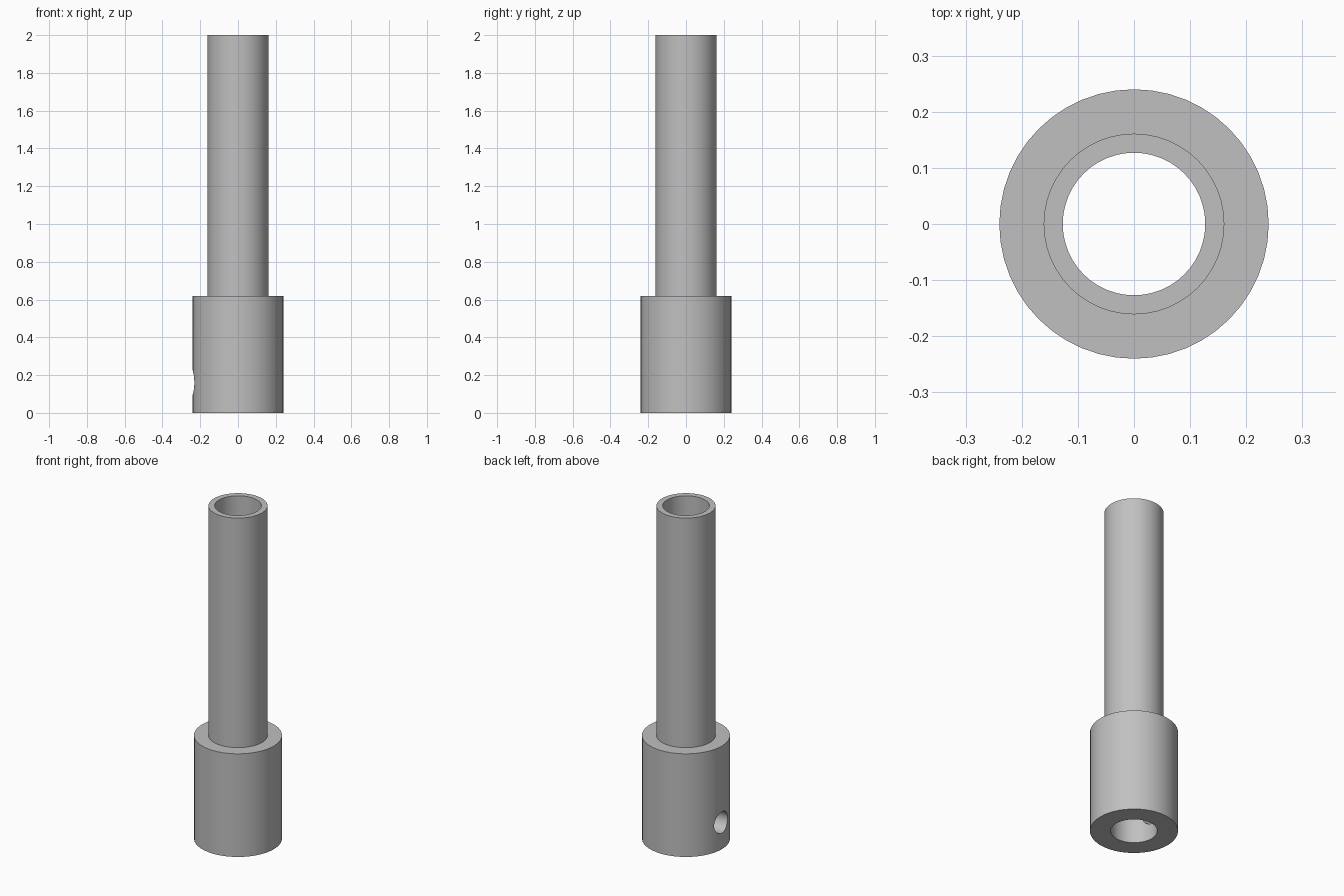
import bpy, bmesh, math
from mathutils import Matrix

default = bpy.data.objects.get("Cube")
if default:
    bpy.data.objects.remove(default, do_unlink=True)

SEGMENTS = 48
BORE, TUBE, COLLAR = 0.127, 0.161, 0.24
STEP, TOP = 0.62, 2.0
HOLE_RADIUS, HOLE_Z = 0.064, 0.16

grey = bpy.data.materials.new("plain grey")
grey.use_nodes = True
grey.diffuse_color = (0.53, 0.53, 0.53, 1)
grey.node_tree.nodes["Principled BSDF"].inputs["Base Color"].default_value = grey.diffuse_color


def add_object(name, bm):
    mesh = bpy.data.meshes.new(name)
    bmesh.ops.recalc_face_normals(bm, faces=bm.faces)
    bm.to_mesh(mesh)
    bm.free()
    mesh.materials.append(grey)
    obj = bpy.data.objects.new(name, mesh)
    bpy.context.collection.objects.link(obj)
    return obj


# Stepped sleeve: a closed wall profile turned around z
profile = [(BORE, 0), (COLLAR, 0), (COLLAR, STEP), (TUBE, STEP), (TUBE, TOP), (BORE, TOP)]
bm = bmesh.new()
rings = []
for i in range(SEGMENTS):
    a = math.tau * i / SEGMENTS
    rings.append([bm.verts.new((r * math.cos(a), r * math.sin(a), z)) for r, z in profile])
for i, ring in enumerate(rings):
    following = rings[(i + 1) % SEGMENTS]
    for j in range(len(profile)):
        k = (j + 1) % len(profile)
        bm.faces.new((ring[j], following[j], following[k], ring[k]))
sleeve = add_object("stepped_sleeve", bm)

# Cross hole through one side of the collar, ending in the bore
bm = bmesh.new()
bmesh.ops.create_cone(
    bm, cap_ends=True, segments=32, radius1=HOLE_RADIUS, radius2=HOLE_RADIUS, depth=0.4,
    matrix=Matrix.Translation((-0.2, 0, HOLE_Z)) @ Matrix.Rotation(math.pi / 2, 4, "Y"))
cutter = add_object("cross_hole_cutter", bm)
cutter.hide_render = True

cut = sleeve.modifiers.new("cross hole", "BOOLEAN")
cut.operation = "DIFFERENCE"
cut.solver = "EXACT"
cut.object = cutter

bpy.ops.object.select_all(action="DESELECT")
sleeve.select_set(True)
bpy.context.view_layer.objects.active = sleeve
bpy.ops.object.modifier_apply(modifier=cut.name)
bpy.data.objects.remove(cutter, do_unlink=True)
bpy.ops.object.shade_smooth_by_angle(angle=math.radians(30))
